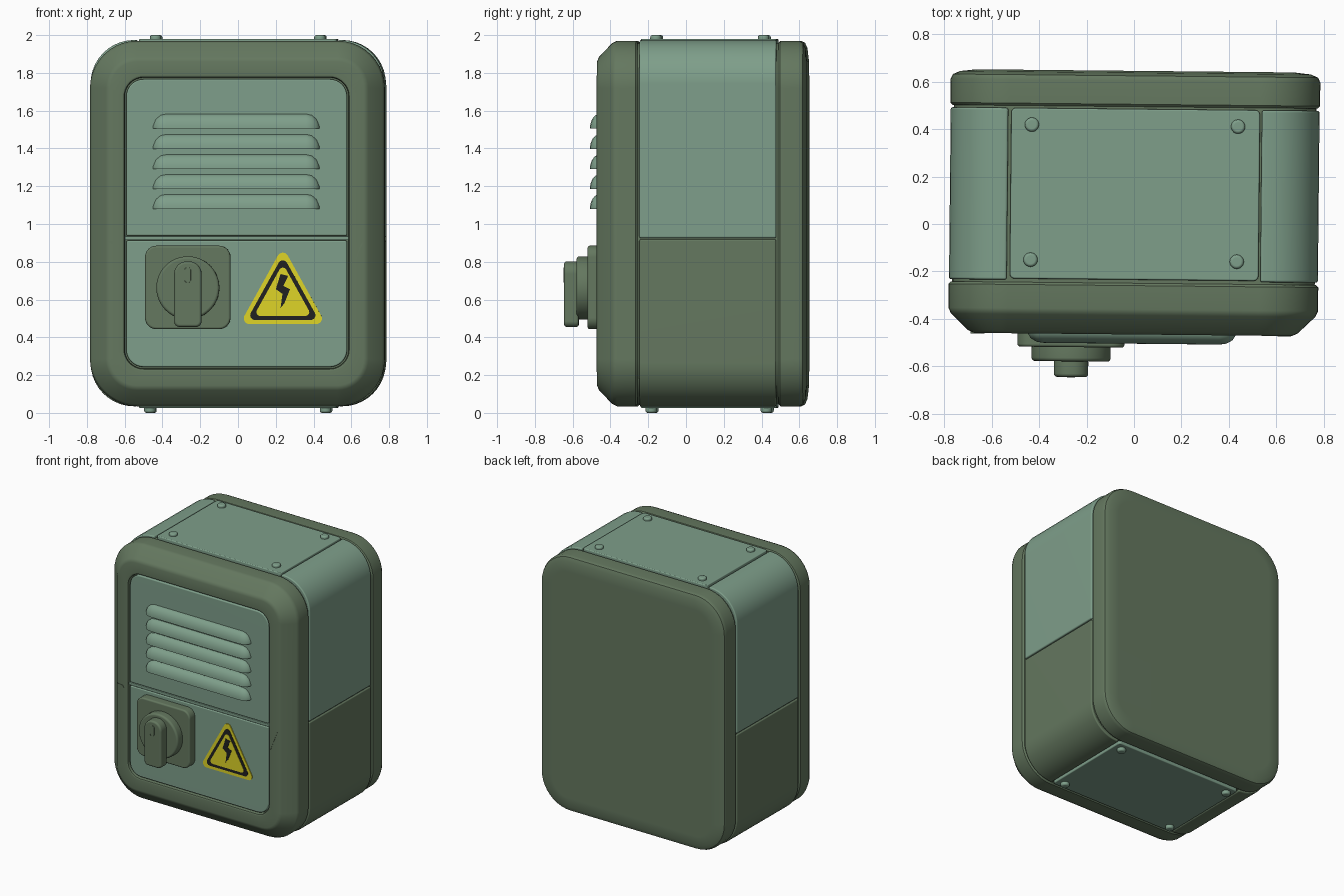
import bpy, bmesh, math
from mathutils import Vector

cube = bpy.data.objects.get("Cube")
if cube:
    bpy.data.objects.remove(cube, do_unlink=True)


def material(name, rgb):
    m = bpy.data.materials.new(name)
    m.use_nodes = True
    m.diffuse_color = (*rgb, 1)
    m.node_tree.nodes["Principled BSDF"].inputs["Base Color"].default_value = (*rgb, 1)
    return m


LIGHT = material("pale green paint", (0.21, 0.345, 0.255))
DARK = material("dark olive paint", (0.128, 0.187, 0.115))
YELLOW = material("warning yellow", (0.73, 0.66, 0.02))
BLACK = material("warning black", (0.015, 0.015, 0.015))
TILT = -0.01  # the whole cabinet is turned very slightly


def finish(name, bm, mat):
    bmesh.ops.recalc_face_normals(bm, faces=bm.faces[:])
    me = bpy.data.meshes.new(name)
    bm.to_mesh(me)
    bm.free()
    me.materials.append(mat)
    me.shade_smooth()
    me.set_sharp_from_angle(angle=math.radians(40))
    ob = bpy.data.objects.new(name, me)
    bpy.context.collection.objects.link(ob)
    ob.rotation_euler.z = TILT
    mod = ob.modifiers.new("Weighted normals", "WEIGHTED_NORMAL")
    mod.keep_sharp = True


def rounded(points, radii, n=8):
    """Polygon outline with an arc at each corner that has a radius."""
    if not isinstance(radii, (list, tuple)):
        radii = [radii] * len(points)
    out = []
    for i, r in enumerate(radii):
        p = Vector(points[i])
        if r <= 0:
            out.append(p)
            continue
        u = (Vector(points[i - 1]) - p).normalized()
        v = (Vector(points[(i + 1) % len(points)]) - p).normalized()
        half = math.acos(u.dot(v)) / 2
        c = p + (u + v).normalized() * (r / math.sin(half))
        t = r / math.tan(half)
        s, e = p + u * t - c, p + v * t - c
        w = math.pi - 2 * half
        out += [c + (s * math.sin(w - w * k / n) + e * math.sin(w * k / n)) / math.sin(w)
                for k in range(n + 1)]
    return out


def rect(x0, x1, z0, z1, inset=0.0):
    return [(x0 + inset, z0 + inset), (x1 - inset, z0 + inset),
            (x1 - inset, z1 - inset), (x0 + inset, z1 - inset)]


def circle(cx, cy, r, n=32):
    return [Vector((cx + r * math.cos(a), cy + r * math.sin(a)))
            for a in (2 * math.pi * k / n for k in range(n))]


def skin(bm, rings):
    """Bridge successive rings and cap both ends."""
    for a, b in zip(rings, rings[1:]):
        for i in range(len(a)):
            j = (i + 1) % len(a)
            bm.faces.new((a[i], a[j], b[j], b[i]))
    bm.faces.new(rings[0])
    bm.faces.new(rings[-1])


def prism(name, outline, d0, d1, mat, bevel=0.0, axis="y"):
    """Extrude an outline between two depths and soften its sharp edges."""
    bm = bmesh.new()
    rings = [[bm.verts.new((p[0], d, p[1]) if axis == "y" else (p[0], p[1], d))
              for p in outline] for d in (d0, d1)]
    skin(bm, rings)
    bmesh.ops.recalc_face_normals(bm, faces=bm.faces[:])
    if bevel:
        edges = [e for e in bm.edges if e.calc_face_angle(0) > 0.6]
        bmesh.ops.bevel(bm, geom=edges, offset=bevel, segments=3,
                        profile=0.5, affect="EDGES", clamp_overlap=True)
    finish(name, bm, mat)


def loft(name, sections, mat):
    """Skin rounded rectangles given as (corners, radius, y)."""
    bm = bmesh.new()
    skin(bm, [[bm.verts.new((p.x, y, p.y)) for p in rounded(c, r, 10)]
              for c, r, y in sections])
    finish(name, bm, mat)


OUTER = (-0.78, 0.78, 0.035, 1.97)
OPEN = (-0.595, 0.59, 0.235, 1.775)
R = 0.25

# Front frame: chamfered rim with a recessed door opening
rim = [(0.01, -0.25), (0, -0.26), (0, -0.36), (0.012, -0.385),
       (0.085, -0.455), (0.11, -0.466)]
frame = [(rect(*OUTER, i), R - i, y) for i, y in rim]
frame += [(rect(*OPEN, i), 0.1 - i, y) for i, y in
          [(-0.014, -0.466), (-0.004, -0.461), (0, -0.45), (0, -0.425)]]
loft("front_frame", frame, DARK)

# Back cover: shallow rounded lid
lid = [(0.01, 0.495), (0, 0.505), (0, 0.605), (0.01, 0.625),
       (0.04, 0.638), (0.11, 0.646)]
loft("back_cover", [(rect(*OUTER, i), R - i, y) for i, y in lid], DARK)

# Inner core seen only through the seams
prism("inner_core", rounded(rect(*OUTER, 0.015), R - 0.015), -0.3, 0.55, DARK)

# Side shells: light above the seam, dark below it
for side, sx in (("left", 1), ("right", -1)):
    for level, z0, z1, mat in (("upper", 0.926, 1.974, LIGHT),
                               ("lower", 0.035, 0.918, DARK)):
        corners = [(sx * x, z) for x, z in rect(0.535, 0.778, z0, z1)]
        radii = [0, 0, 0.23, 0] if level == "upper" else [0, 0.23, 0, 0]
        prism(f"{level}_{side}_shell", rounded(corners, radii, 10),
              -0.24, 0.485, mat, 0.009)

# Top and bottom plates with their screws
for level, z_in, z_out, z_screw, xs, ys in (
        ("top", 1.93, 1.98, 2.0, 0.435, (-0.155, 0.415)),
        ("bottom", 0.07, 0.026, 0.0, 0.465, (-0.18, 0.43))):
    prism(f"{level}_plate", rounded(rect(-0.522, 0.527, -0.235, 0.485), 0.02, 4),
          z_in, z_out, LIGHT, 0.007, "z")
    for x in (-xs, xs):
        for y in ys:
            prism(f"{level}_screw", circle(x, y, 0.03, 20), z_in, z_screw,
                  LIGHT, 0.012, "z")

# Door panels split by a thin seam strip
x0, x1, z0, z1 = OPEN[0] + 0.008, OPEN[1] - 0.008, OPEN[2] + 0.008, OPEN[3] - 0.008
prism("upper_door", rounded(rect(x0, x1, 0.938, z1), [0, 0, 0.092, 0.092]),
      -0.42, -0.457, LIGHT, 0.008)
prism("lower_door", rounded(rect(x0, x1, z0, 0.912), [0.092, 0.092, 0, 0]),
      -0.42, -0.457, LIGHT, 0.008)
prism("door_seam_strip", rect(x0 - 0.008, x1 + 0.008, 0.914, 0.936),
      -0.42, -0.455, LIGHT, 0.004)

# Vent louvers: quarter-round hoods with tapering ends
half = [(0.44, 0.2), (0.425, 0.65), (0.4, 0.92), (0.37, 1.0)]
spans = [(-x, s) for x, s in half] + [(x, s) for x, s in reversed(half)]
for z in (1.505, 1.397, 1.29, 1.185, 1.08):
    bm = bmesh.new()
    rings = []
    for x, s in spans:
        arc = [(0.052 * math.cos(a), 0.078 * math.sin(a))
               for a in (math.pi / 2 * k / 8 for k in range(9))]
        rings.append([bm.verts.new((x - 0.005, -0.453 - s * d, z + s * h))
                      for d, h in [(0, 0)] + arc])
    skin(bm, rings)
    finish("vent_louver", bm, LIGHT)

# Rotary switch: square base, round dial, grip and its mark
prism("switch_base", rounded(rect(-0.487, -0.035, 0.443, 0.885), 0.06),
      -0.45, -0.522, DARK, 0.012)
prism("switch_dial", circle(-0.26, 0.662, 0.167, 48), -0.51, -0.582, DARK, 0.015)
prism("switch_grip", rounded(rect(-0.332, -0.187, 0.455, 0.802),
                             [0.03, 0.03, 0.066, 0.066]), -0.57, -0.648, DARK, 0.014)
prism("switch_mark", rounded(rect(-0.277, -0.243, 0.69, 0.77), 0.014, 4),
      -0.64, -0.651, DARK, 0.002)


# Warning sign: stacked thin triangles and a bolt
def triangle(d):
    k = 1 - d / 0.133
    return rounded([(0.242 + x * k, 0.603 + z * k) for x, z in
                    ((-0.228, -0.133), (0.228, -0.133), (0, 0.277))], 0.03 * k)


prism("sign_plate", triangle(0), -0.456, -0.463, YELLOW)
prism("sign_border", triangle(0.022), -0.46, -0.465, BLACK)
prism("sign_face", triangle(0.043), -0.46, -0.467, YELLOW)
prism("sign_bolt", [(0.23, 0.735), (0.27, 0.725), (0.245, 0.672), (0.28, 0.655),
                    (0.25, 0.58), (0.23, 0.555), (0.24, 0.63), (0.205, 0.655)],
      -0.46, -0.469, BLACK)

# Small scratches on the front frame
prism("right_scratch", [(-0.685, 0.908), (-0.625, 0.88), (-0.64, 0.905)],
      -0.46, -0.468, DARK)
prism("left_scratch", [(0.61, 0.755), (0.668, 0.905), (0.65, 0.89)],
      -0.46, -0.468, DARK)
